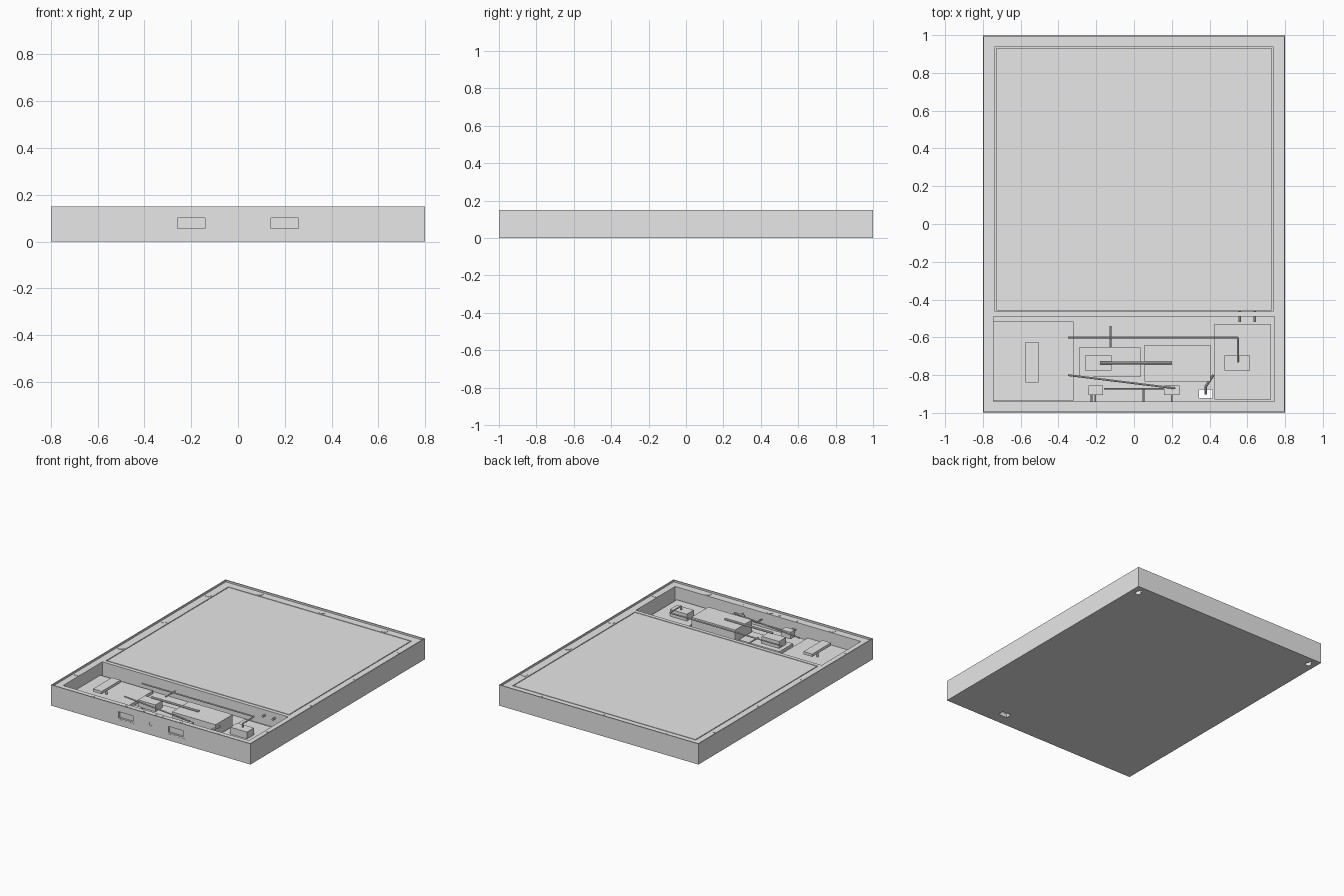
import bpy
from math import pi
from mathutils import Vector

if "Cube" in bpy.data.objects:
    bpy.data.objects.remove(bpy.data.objects["Cube"])

grey = bpy.data.materials.new("plain_grey")
grey.use_nodes = True
grey.diffuse_color = (0.8, 0.8, 0.8, 1)
grey.node_tree.nodes["Principled BSDF"].inputs["Base Color"].default_value = (0.8, 0.8, 0.8, 1)


def finish(ob, name):
    ob.name = name
    ob.data.materials.clear()
    ob.data.materials.append(grey)
    return ob


def box(name, x, y, z):
    """Box from (min, max) ranges."""
    mid = [(a + b) / 2 for a, b in (x, y, z)]
    bpy.ops.mesh.primitive_cube_add(size=1, location=mid)
    ob = bpy.context.object
    ob.scale = [b - a for a, b in (x, y, z)]
    bpy.ops.object.transform_apply(location=True, rotation=False, scale=True)
    return finish(ob, name)


def rod(name, a, b, r, sides=12):
    """Cylinder between two points."""
    a, b = Vector(a), Vector(b)
    bpy.ops.mesh.primitive_cylinder_add(vertices=sides, radius=r, depth=(b - a).length,
                                        location=(a + b) / 2)
    ob = bpy.context.object
    ob.rotation_euler = (b - a).to_track_quat('Z', 'Y').to_euler()
    bpy.ops.object.shade_smooth_by_angle()
    return finish(ob, name)


def wire(name, points, r=0.005):
    for a, b in zip(points, points[1:]):
        rod(name, a, b, r, 8)


def cut(target, cutter):
    mod = target.modifiers.new("cut", 'BOOLEAN')
    mod.operation = 'DIFFERENCE'
    mod.solver = 'EXACT'
    mod.object = cutter
    bpy.context.view_layer.objects.active = target
    bpy.ops.object.modifier_apply(modifier=mod.name)
    bpy.data.objects.remove(cutter)


PANEL = 0.137   # top of the recessed panel
FLOOR = 0.03    # floor of the electronics bay

# Case with thin outer lip, screen recess and electronics bay
case = box("case", (-0.8, 0.8), (-1, 1), (0, 0.15))
cut(case, box("lip_cutter", (-0.793, 0.793), (-0.993, 0.993), (PANEL, 0.2)))
cut(case, box("screen_cutter", (-0.735, 0.735), (-0.463, 0.939), (0.05, 0.2)))
cut(case, box("bay_cutter", (-0.745, 0.745), (-0.94, -0.49), (FLOOR, 0.2)))

# Cable opening in the floor and mounting keyholes underneath
cut(case, box("cable_cutter", (0.345, 0.415), (-0.92, -0.875), (-0.1, 0.04)))
for s in (-1, 1):
    cut(case, rod("keyhole_cutter", (s * 0.745, 0.93, -0.1), (s * 0.745, 0.93, 0.03), 0.02, 16))
    cut(case, box("slot_cutter", (s * 0.745 - 0.009, s * 0.745 + 0.009), (0.93, 0.97), (-0.1, 0.028)))

# Front ports with frames, and the central indicator
for s in (-1, 1):
    x = s * 0.2
    cut(case, box("port_cutter", (x - 0.07, x + 0.07), (-1.1, -0.965), (0.045, 0.11)))
    frame = box("port_frame", (x - 0.07, x + 0.07), (-0.999, -0.965), (0.045, 0.11))
    cut(frame, box("port_hole_cutter", (x - 0.058, x + 0.058), (-1.1, -0.985), (0.055, 0.1)))
cut(case, rod("indicator_cutter", (0, -1.1, 0.078), (0, -0.98, 0.078), 0.012, 16))
rod("indicator", (0, -0.997, 0.078), (0, -0.975, 0.078), 0.012, 16)

# Screen panel, leaving a narrow gap around it
box("screen", (-0.729, 0.729), (-0.457, 0.933), (0.04, PANEL))

# Cover screws around the rim
spots = [(s * 0.767, y) for s in (-1, 1) for y in (0.755, 0.255, -0.245, -0.745)]
spots += [(x, s * 0.967) for s in (-1, 1) for x in (-0.5, 0, 0.5)]
for x, y in spots:
    rod("rim_screw", (x, y, 0.12), (x, y, PANEL + 0.002), 0.022, 16)
for x in (-0.22, -0.08, 0.07, 0.22):
    rod("port_screw", (x, -0.96, 0.12), (x, -0.96, PANEL + 0.002), 0.007)

# Electronics in the bay
box("main_board", (-0.743, -0.32), (-0.935, -0.515), (FLOOR, 0.05))
box("raised_module", (-0.575, -0.505), (-0.84, -0.625), (0.1, 0.12))
rod("module_post", (-0.54, -0.735, 0.05), (-0.54, -0.735, 0.1), 0.008)
box("driver_board", (-0.29, 0.035), (-0.81, -0.655), (FLOOR, 0.05))
box("driver_chip", (-0.26, -0.12), (-0.775, -0.695), (0.05, 0.1))
box("battery", (0.055, 0.405), (-0.835, -0.64), (FLOOR, 0.12))
box("power_board", (0.425, 0.725), (-0.93, -0.53), (FLOOR, 0.05))
box("power_chip", (0.48, 0.615), (-0.775, -0.695), (0.05, 0.1))
box("left_socket", (0.16, 0.24), (-0.905, -0.855), (0.05, 0.1))
box("right_socket", (-0.24, -0.165), (-0.905, -0.855), (0.05, 0.1))

# Wiring
wire("long_wire", [(-0.35, -0.6, 0.128), (0.55, -0.6, 0.128), (0.55, -0.73, 0.128), (0.55, -0.73, 0.1)])
wire("battery_wire", [(-0.18, -0.735, 0.125), (0.2, -0.735, 0.125)], 0.008)
wire("slanted_wire", [(-0.35, -0.8, 0.11), (0.22, -0.87, 0.11)])
wire("socket_wire", [(-0.16, -0.872, 0.09), (0.16, -0.872, 0.09)], 0.004)
wire("cable", [(0.42, -0.8, 0.1), (0.38, -0.86, 0.08), (0.38, -0.9, 0.06)], 0.007)
wire("driver_lead", [(-0.125, -0.54, 0.11), (-0.125, -0.65, 0.11)])
for x in (-0.225, -0.205, 0.05, 0.2):
    wire("port_lead", [(x, -0.875, 0.085), (x, -0.945, 0.085)])
for x in (0.56, 0.64):
    wire("screen_lead", [(x, -0.46, 0.1), (x, -0.52, 0.1)], 0.007)
